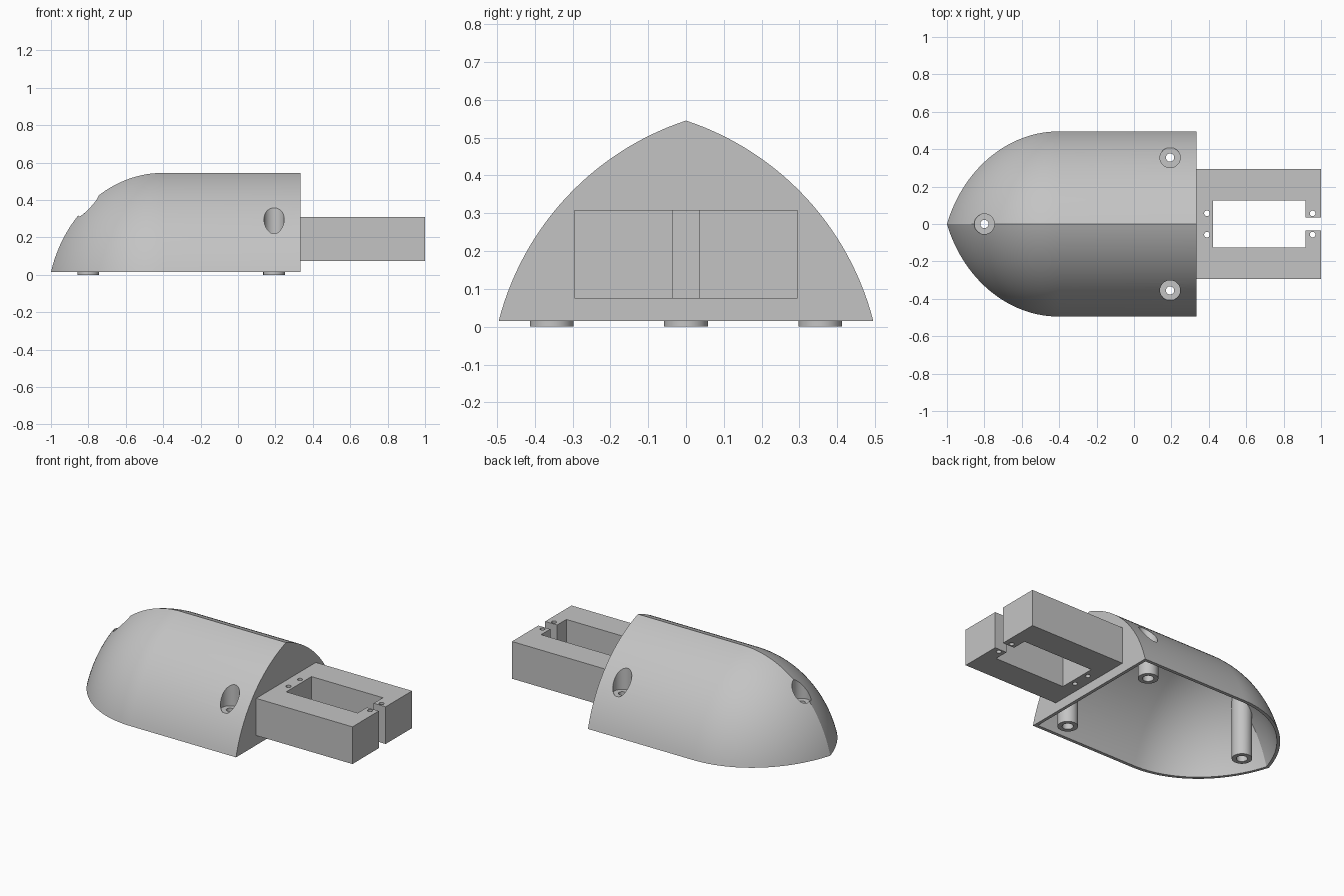
import bpy, bmesh, math

if "Cube" in bpy.data.objects:
    bpy.data.objects.remove(bpy.data.objects["Cube"])

grey = bpy.data.materials.new("light_grey")
grey.diffuse_color = (0.55, 0.55, 0.55, 1)
grey.use_nodes = True
grey.node_tree.nodes["Principled BSDF"].inputs["Base Color"].default_value = grey.diffuse_color

# Pointed-arch body: two mirrored arcs centred at y = -/+A, z = -K
A, K, R = 0.237, 0.173, 0.756
STRETCH = 0.866       # nose squash along x
NOSE_X = -0.40        # where the nose starts
BASE_Z, BACK_X = 0.015, 0.333
POSTS = [(-0.80, 0.0, 0.295), (0.193, 0.355, 0.222), (0.193, -0.355, 0.222)]


def add(name, bm):
    bmesh.ops.recalc_face_normals(bm, faces=bm.faces)
    mesh = bpy.data.meshes.new(name)
    bm.to_mesh(mesh)
    bm.free()
    mesh.materials.append(grey)
    ob = bpy.data.objects.new(name, mesh)
    bpy.context.collection.objects.link(ob)
    return ob


def box(name, x0, x1, y0, y1, z0, z1):
    bm = bmesh.new()
    bmesh.ops.create_cube(bm, size=1)
    for v in bm.verts:
        v.co = ((x0 + x1) / 2 + v.co.x * (x1 - x0),
                (y0 + y1) / 2 + v.co.y * (y1 - y0),
                (z0 + z1) / 2 + v.co.z * (z1 - z0))
    return add(name, bm)


def rod(name, x, y, z0, z1, r, sides=48):
    bm = bmesh.new()
    bmesh.ops.create_cone(bm, cap_ends=True, segments=sides,
                          radius1=r, radius2=r, depth=z1 - z0)
    bmesh.ops.translate(bm, verts=bm.verts, vec=(x, y, (z0 + z1) / 2))
    return add(name, bm)


def cut(target, cutter):
    """Subtract the cutter and discard it."""
    mod = target.modifiers.new("cut", 'BOOLEAN')
    mod.operation, mod.solver, mod.object = 'DIFFERENCE', 'EXACT', cutter
    bpy.context.view_layer.objects.active = target
    bpy.ops.object.modifier_apply(modifier=mod.name)
    bpy.data.objects.remove(cutter, do_unlink=True)


def smooth(ob):
    bpy.ops.object.select_all(action='DESELECT')
    ob.select_set(True)
    bpy.context.view_layer.objects.active = ob
    bpy.ops.object.shade_smooth_by_angle(angle=math.radians(25))


def hull(name, radius, base, back, arc=28, steps=32):
    """Solid ogive body: straight at the back, tapering to a pointed nose."""
    bm = bmesh.new()
    reach = math.sqrt(radius ** 2 - A ** 2 - (base + K) ** 2)
    stations = [(back, 0.0)]
    for i in range(steps):
        d = reach * math.sin(math.pi / 2 * i / steps)
        stations.append((NOSE_X - d * STRETCH, d))
    rings = []
    for x, d in stations:
        r = math.sqrt(radius ** 2 - d ** 2)
        low, high = math.asin((base + K) / r), math.acos(A / r)
        side = []
        for j in range(arc + 1):
            t = low + (high - low) * j / arc
            side.append((r * math.cos(t) - A, r * math.sin(t) - K))
        pts = side + [(-y, z) for y, z in side[-2::-1]]
        rings.append([bm.verts.new((x, y, z)) for y, z in pts])
    tip = bm.verts.new((NOSE_X - reach * STRETCH, 0, base))
    for a, b in zip(rings, rings[1:]):
        for j in range(2 * arc):
            bm.faces.new((a[j], a[j + 1], b[j + 1], b[j]))
    for j in range(2 * arc):
        bm.faces.new((rings[-1][j], rings[-1][j + 1], tip))
    bm.faces.new(rings[0])
    bm.faces.new([r[0] for r in rings] + [tip] + [r[-1] for r in rings[::-1]])
    return add(name, bm)


# Hollow shell; the screw posts are left standing inside the cavity
shell = hull("body_shell", R, BASE_Z, BACK_X)
cavity = hull("cavity", R - 0.02, -0.02, BACK_X - 0.02)
for x, y, floor in POSTS:
    cut(cavity, rod("post", x, y, -0.1, 0.7, 0.058))
cut(shell, cavity)

# Screw recesses, through holes and wider lower bores
for x, y, floor in POSTS:
    cut(shell, rod("recess", x, y, floor, 0.8, 0.054))
    cut(shell, rod("screw_hole", x, y, -0.1, 0.7, 0.022, 32))
    cut(shell, rod("lower_bore", x, y, -0.1, floor - 0.04, 0.032, 32))
smooth(shell)

# Post feet projecting below the rim
for i, (x, y, floor) in enumerate(POSTS):
    foot = rod("post_foot_%d" % (i + 1), x, y, 0.0, BASE_Z, 0.058)
    cut(foot, rod("foot_bore", x, y, -0.1, 0.1, 0.032, 32))
    smooth(foot)

# Rear bracket with rectangular opening, end slot and four screw holes
bracket = box("rear_bracket", BACK_X - 0.005, 1.0, -0.295, 0.295, 0.075, 0.308)
cut(bracket, box("opening", 0.422, 0.917, -0.125, 0.125, 0, 0.5))
cut(bracket, box("slot", 0.90, 1.1, -0.034, 0.034, 0, 0.5))
for x in (0.39, 0.955):
    for y in (-0.057, 0.057):
        cut(bracket, rod("bracket_hole", x, y, 0, 0.5, 0.015, 24))
smooth(bracket)
